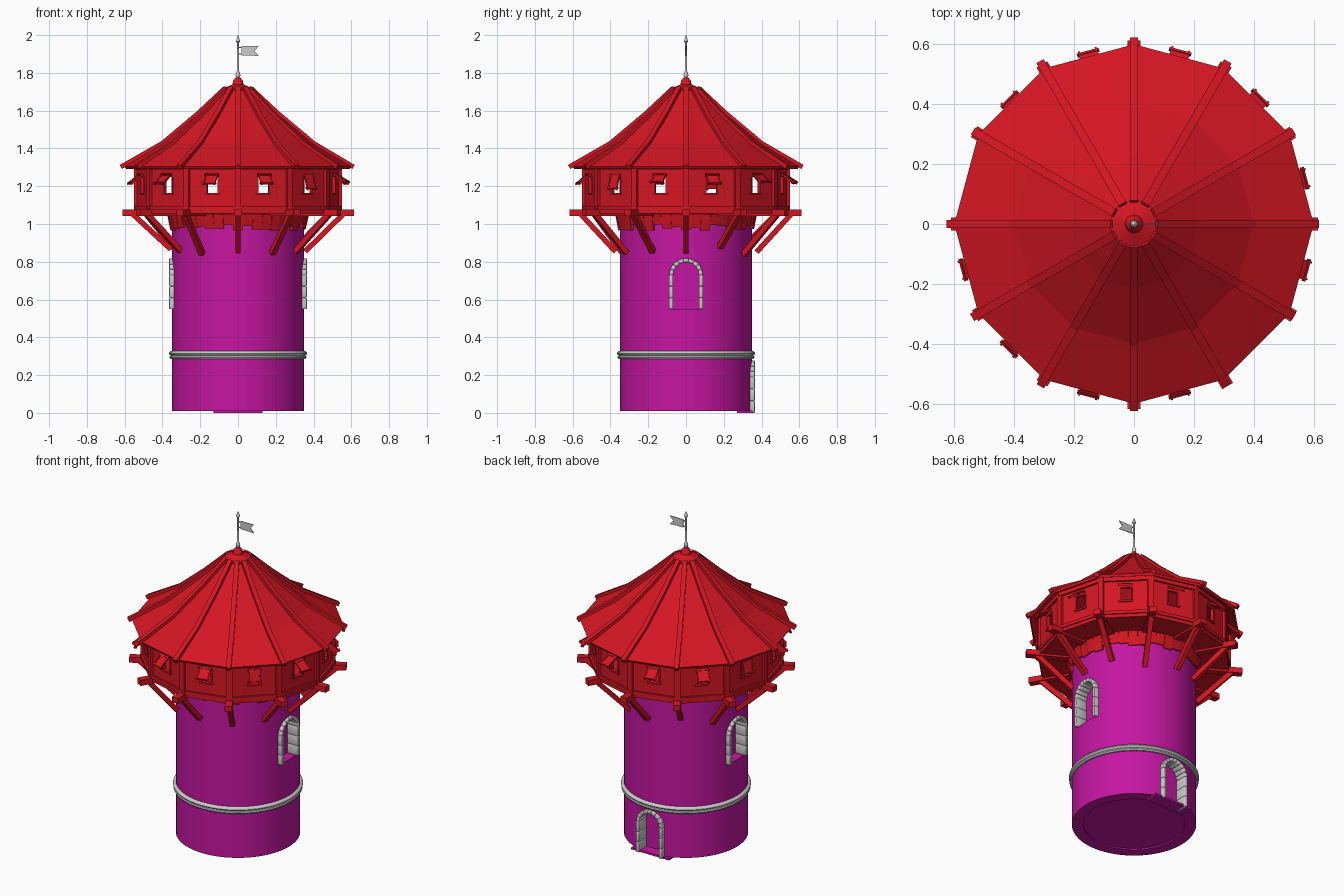
import bpy, bmesh, math, random
from math import sin, cos, pi, radians
from mathutils import Vector, Matrix

if "Cube" in bpy.data.objects:
    bpy.data.objects.remove(bpy.data.objects["Cube"])

random.seed(4)


def material(name, rgb):
    m = bpy.data.materials.new(name)
    m.diffuse_color = (*rgb, 1)
    m.use_nodes = True
    m.node_tree.nodes["Principled BSDF"].inputs["Base Color"].default_value = m.diffuse_color
    return m


RED = material("red_timber", (0.66, 0.008, 0.016))
MAGENTA = material("magenta_plaster", (0.56, 0.008, 0.36))


def finish(bm, name, mat=None, smooth=None):
    bmesh.ops.recalc_face_normals(bm, faces=bm.faces)
    me = bpy.data.meshes.new(name)
    bm.to_mesh(me)
    bm.free()
    ob = bpy.data.objects.new(name, me)
    bpy.context.collection.objects.link(ob)
    if mat:
        me.materials.append(mat)
    if smooth:
        shade(ob, smooth)
    return ob


def shade(ob, angle):
    bpy.ops.object.select_all(action='DESELECT')
    bpy.context.view_layer.objects.active = ob
    ob.select_set(True)
    bpy.ops.object.shade_smooth_by_angle(angle=radians(angle))


def lathe(bm, prof, n, closed=False):
    """Revolve (r, z) points round z; first vertex lies on +x."""
    rings = []
    for r, z in prof:
        if r == 0:
            rings.append([bm.verts.new((0, 0, z))] * n)
        else:
            rings.append([bm.verts.new((r * cos(2 * pi * i / n), r * sin(2 * pi * i / n), z)) for i in range(n)])
    pairs = list(zip(rings, rings[1:])) + ([(rings[-1], rings[0])] if closed else [])
    for a, b in pairs:
        for i in range(n):
            j = (i + 1) % n
            bm.faces.new(list(dict.fromkeys((a[i], a[j], b[j], b[i]))))


def prism(bm, pts, x0, x1, m):
    """Extrude a (y, z) outline from x0 to x1, placed by matrix m."""
    a = [bm.verts.new(m @ Vector((x0, y, z))) for y, z in pts]
    b = [bm.verts.new(m @ Vector((x1, y, z))) for y, z in pts]
    bm.faces.new(a)
    bm.faces.new(b[::-1])
    for i in range(len(pts)):
        j = (i + 1) % len(pts)
        bm.faces.new((a[i], b[i], b[j], a[j]))


def box(bm, x0, x1, y0, y1, z0, z1, m):
    prism(bm, [(y0, z0), (y1, z0), (y1, z1), (y0, z1)], x0, x1, m)


def beam(bm, path, w, h, m, y=0):
    """Square beam along (r, z) points; x is radial, y tangential."""
    secs = []
    for i, p in enumerate(path):
        a, b = path[max(i - 1, 0)], path[min(i + 1, len(path) - 1)]
        d = Vector((b[0] - a[0], b[1] - a[1])).normalized()
        n = Vector((-d.y, d.x)) * h / 2
        secs.append([bm.verts.new(m @ Vector((p[0] + s * n.x, y + t * w / 2, p[1] + s * n.y)))
                     for s, t in ((1, 1), (1, -1), (-1, -1), (-1, 1))])
    bm.faces.new(secs[0])
    bm.faces.new(secs[-1][::-1])
    for a, b in zip(secs, secs[1:]):
        for i in range(4):
            bm.faces.new((a[i], a[(i + 1) % 4], b[(i + 1) % 4], b[i]))


def turn(deg):
    return Matrix.Rotation(radians(deg), 4, 'Z')


CORNERS = [turn(30 * i) for i in range(12)]
SIDES = [turn(30 * i + 15) for i in range(12)]
OPENINGS = [(0, 0.55, 0.73), (180, 0.55, 0.73), (90, 0.0, 0.19)]  # angle, sill, spring

# Tower wall with arched recesses
bm = bmesh.new()
lathe(bm, [(0, 0.018), (0.285, 0.018), (0.285, 0.01), (0.35, 0.01), (0.35, 1.06), (0, 1.06)], 64)
tower = finish(bm, "tower_wall", MAGENTA)
bm = bmesh.new()
for ang, z0, z1 in OPENINGS:
    arch = [(0.08 * cos(pi * k / 16), z1 + 0.08 * sin(pi * k / 16)) for k in range(17)]
    prism(bm, [(-0.08, z0), (0.08, z0)] + arch, 0.288, 0.5, turn(ang))
cutter = finish(bm, "opening_cutter")
cutter.hide_render = True
mod = tower.modifiers.new("openings", 'BOOLEAN')
mod.operation = 'DIFFERENCE'
mod.object = cutter
bpy.context.view_layer.update()
cut = bpy.data.meshes.new_from_object(tower.evaluated_get(bpy.context.evaluated_depsgraph_get()))
tower.modifiers.clear()
tower.data = cut
bpy.data.objects.remove(cutter)
shade(tower, 30)

# Door threshold
bm = bmesh.new()
box(bm, 0.27, 0.352, -0.13, 0.13, 0, 0.012, turn(90))
finish(bm, "door_threshold", MAGENTA)

# Stone surrounds: jamb blocks and arch stones
for (ang, z0, z1), name in zip(OPENINGS, ("right_window_stones", "left_window_stones", "door_stones")):
    bm = bmesh.new()
    m, h = turn(ang), (z1 - z0) / 3
    for k in range(3):
        for s in (-1, 1):
            y = sorted((s * 0.068, s * 0.09))
            box(bm, 0.289, 0.364, y[0], y[1], z0 + k * h, z0 + (k + 1) * h, m)
    for k in range(9):
        a, b = pi * k / 9, pi * (k + 1) / 9
        prism(bm, [(r * cos(t), z1 + r * sin(t)) for r, t in ((0.068, a), (0.09, a), (0.09, b), (0.068, b))],
              0.289, 0.364, m)
    bmesh.ops.bevel(bm, geom=bm.edges[:], offset=0.004, segments=2, affect='EDGES', profile=0.5)
    finish(bm, name, smooth=50)

# Stone belt
bm = bmesh.new()
lathe(bm, [(0.345, 0.285), (0.358, 0.286), (0.363, 0.293), (0.361, 0.301), (0.356, 0.304), (0.362, 0.307),
           (0.366, 0.314), (0.363, 0.322), (0.355, 0.327), (0.345, 0.328)], 64, True)
finish(bm, "stone_belt", smooth=40)

# Ragged plank collar under the gallery
bm = bmesh.new()
for i in range(44):
    m = turn(i * 360 / 44)
    zb = random.uniform(0.965, 1.0)
    beam(bm, [(0.352, zb), (0.368, 1.055)], 0.052, random.uniform(0.012, 0.02), m)
finish(bm, "plank_collar", RED)

# Gallery floor, radial joists and braces
bm = bmesh.new()
lathe(bm, [(0, 1.055), (0.545, 1.055), (0.545, 1.078), (0, 1.078)], 12)
finish(bm, "gallery_floor", RED)
joists, braces = bmesh.new(), bmesh.new()
for m in CORNERS:
    beam(joists, [(0.33, 1.06), (random.uniform(0.61, 0.625), 1.06)], 0.042, 0.034, m)
    beam(braces, [(0.35 + random.uniform(0, 0.03), random.uniform(0.835, 0.88)), (0.555, 1.05)], 0.028, 0.028, m)
finish(joists, "gallery_joists", RED)
finish(braces, "gallery_braces", RED)

# Gallery walls with window holes, rails and corner posts
A, W = 0.54 * cos(pi / 12), 0.54 * sin(pi / 12)
wall, rails, posts = bmesh.new(), bmesh.new(), bmesh.new()
WIN, Z0, Z1 = 0.028, 1.165, 1.25
for m in SIDES:
    x0, x1 = A - 0.015, A
    box(wall, x0, x1, -W, -WIN, 1.075, 1.315, m)
    box(wall, x0, x1, WIN, W, 1.075, 1.315, m)
    box(wall, x0, x1, -WIN, WIN, 1.075, Z0, m)
    box(wall, x0, x1, -WIN, WIN, Z1, 1.315, m)
    for za, zb in ((1.075, 1.095), (1.288, 1.312)):
        box(rails, x0, A + 0.012, -W, W, za, zb, m)
    box(rails, x0, A + 0.008, -WIN - 0.012, WIN + 0.012, Z0 - 0.01, Z0, m)
    for s in (-1, 1):
        y = sorted((s * WIN, s * (WIN + 0.008)))
        box(rails, x0, A + 0.005, y[0], y[1], Z0, Z1, m)
for m in CORNERS:
    box(posts, 0.515, 0.55, -0.016, 0.016, 1.075, 1.32, m)
finish(wall, "gallery_walls", RED)
finish(rails, "gallery_rails", RED)
finish(posts, "gallery_posts", RED)

# Top-hung shutters, two of them almost closed
bm = bmesh.new()
for i, m in enumerate(SIDES):
    a = radians(14 if i in (5, 10) else random.uniform(48, 60))
    hx, hz, L = A + 0.008, 1.265, 0.088
    tip = (hx + L * sin(a), hz - L * cos(a))
    beam(bm, [(hx, hz), (hx + (tip[0] - hx) * 0.9, hz + (tip[1] - hz) * 0.9)], 0.058, 0.005, m)
    for s in (-1, 1):
        beam(bm, [(hx, hz), tip], 0.007, 0.01, m, s * 0.029)
    for t in (0.12, 0.88):
        p = (hx + (tip[0] - hx) * t, hz + (tip[1] - hz) * t)
        beam(bm, [(p[0] - 0.004 * sin(a), p[1] + 0.004 * cos(a)), (p[0] + 0.004 * sin(a), p[1] - 0.004 * cos(a))],
             0.076, 0.013, m)
finish(bm, "window_shutters", RED)

# Concave twelve-sided roof with ribs
ROOF = [(0.6, 1.305), (0.4, 1.425), (0.215, 1.58), (0.07, 1.715)]
bm = bmesh.new()
lathe(bm, ROOF + [(r * 0.985, z - 0.014) for r, z in ROOF[::-1]], 12, True)
finish(bm, "roof", RED)
bm = bmesh.new()
for m in CORNERS:
    end = random.uniform(0.61, 0.622)
    beam(bm, [(end, 1.302)] + [(r, z + 0.003) for r, z in ROOF[1:]], 0.028, 0.024, m)
finish(bm, "roof_ribs", RED)

# Roof cap
bm = bmesh.new()
lathe(bm, [(0, 1.705), (0.08, 1.708), (0.08, 1.716), (0.03, 1.738), (0.025, 1.76), (0.012, 1.775), (0, 1.775)], 24)
finish(bm, "roof_cap", RED, 30)

# Weather vane: pole with turned base and spear tip, swallowtail flag
bm = bmesh.new()
lathe(bm, [(0, 1.76), (0.014, 1.765), (0.008, 1.775), (0.013, 1.785), (0.011, 1.798), (0.006, 1.81), (0.005, 1.96),
           (0.012, 1.967), (0.006, 1.985), (0, 2.0)], 16)
finish(bm, "vane_pole", smooth=40)
bm = bmesh.new()
prism(bm, [(0.018, 1.893), (0.11, 1.89), (0.086, 1.916), (0.11, 1.942), (0.018, 1.942)], -0.002, 0.002, turn(-90))
for z in (1.9, 1.935):
    box(bm, -0.002, 0.002, 0, 0.02, z - 0.003, z + 0.003, turn(-90))
finish(bm, "vane_flag")
